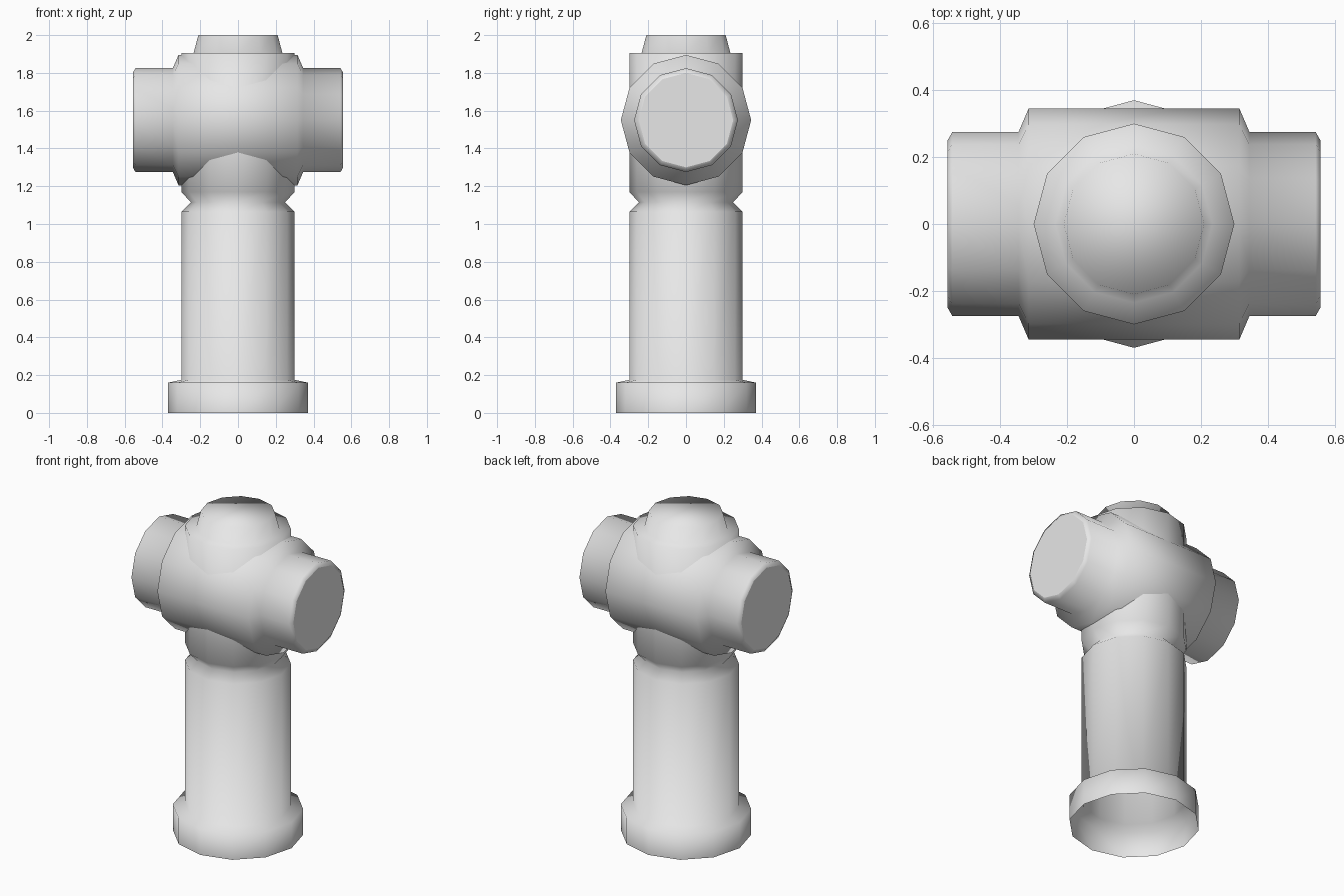
import bpy
import bmesh
import math
from mathutils import Matrix

SIDES = 12

cube = bpy.data.objects.get("Cube")
if cube:
    bpy.data.objects.remove(cube, do_unlink=True)

grey = bpy.data.materials.new("plain grey")
grey.use_nodes = True
colour = (0.8, 0.8, 0.8, 1.0)
grey.diffuse_color = colour
grey.node_tree.nodes["Principled BSDF"].inputs["Base Color"].default_value = colour


def lathe(name, profile, cap_start, cap_end, smooth_caps, matrix=None):
    """Spin (radius, height) points around z, with optional end caps."""
    bm = bmesh.new()
    rings = []
    for radius, height in profile:
        ring = []
        for i in range(SIDES):
            a = math.tau * i / SIDES
            ring.append(bm.verts.new((radius * math.cos(a), radius * math.sin(a), height)))
        rings.append(ring)
    for low, high in zip(rings, rings[1:]):
        for i in range(SIDES):
            j = (i + 1) % SIDES
            bm.faces.new((low[i], low[j], high[j], high[i])).smooth = True
    if cap_start:
        bm.faces.new(rings[0][::-1]).smooth = smooth_caps
    if cap_end:
        bm.faces.new(rings[-1]).smooth = smooth_caps
    if matrix:
        bm.transform(matrix)
    mesh = bpy.data.meshes.new(name)
    bm.to_mesh(mesh)
    bm.free()
    mesh.materials.append(grey)
    obj = bpy.data.objects.new(name, mesh)
    bpy.context.collection.objects.link(obj)
    return obj


# Upright post: open flange foot, shaft, groove, head and top collar
post = [
    (0.37, 0.0), (0.37, 0.16), (0.30, 0.175),
    (0.30, 1.065), (0.25, 1.115), (0.30, 1.17),
    (0.30, 1.905), (0.235, 1.905), (0.21, 2.0),
]
lathe("post", post, False, True, True)

# Cross barrel with a capped outlet on each side, mirrored about the middle
half = [(0.345, 0.315), (0.275, 0.345), (0.275, 0.543), (0.25, 0.557)]
barrel = [(r, -h) for r, h in reversed(half)] + half
sideways = Matrix.Translation((0, 0, 1.55)) @ Matrix.Rotation(math.pi / 2, 4, "Y")
lathe("cross_barrel", barrel, True, True, False, sideways)
